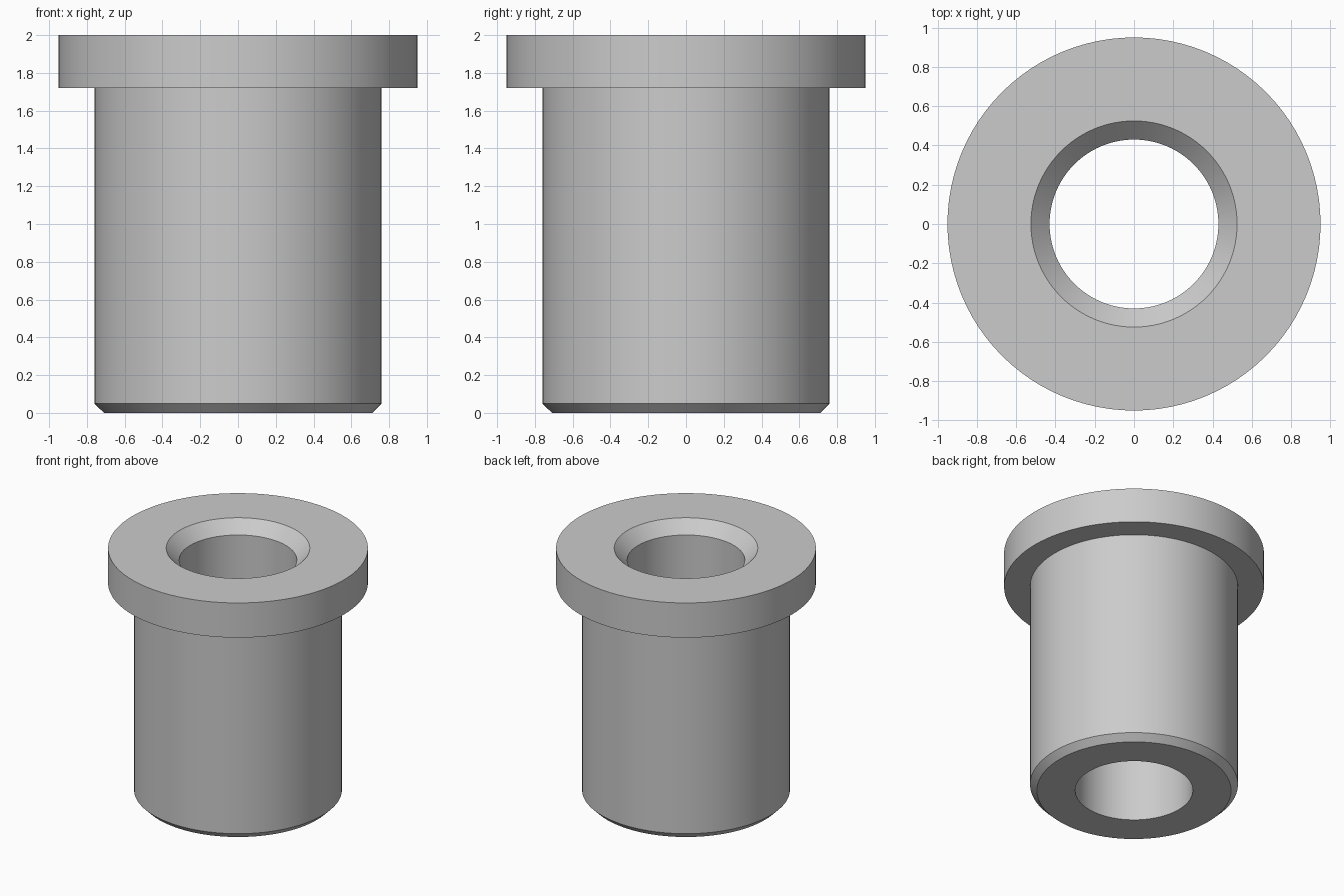
import bpy, bmesh, math

# Remove the default cube
cube = bpy.data.objects.get("Cube")
if cube:
    bpy.data.objects.remove(cube, do_unlink=True)

# Plain grey metal
steel = bpy.data.materials.new("grey steel")
steel.use_nodes = True
grey = (0.6, 0.6, 0.6, 1.0)
steel.diffuse_color = grey
steel.node_tree.nodes["Principled BSDF"].inputs["Base Color"].default_value = grey

# Main sizes
height = 2.0
collar_radius, collar_bottom = 0.95, 1.72
body_radius, chamfer = 0.76, 0.05
bore_radius, countersink = 0.43, 0.095
segments = 96

# Closed wall section (radius, height), from the bore round the outside
section = [
    (bore_radius, 0),
    (body_radius - chamfer, 0),
    (body_radius, chamfer),
    (body_radius, collar_bottom),
    (collar_radius, collar_bottom),
    (collar_radius, height),
    (bore_radius + countersink, height),
    (bore_radius, height - countersink),
]

# Revolve the section into the flanged bushing
bm = bmesh.new()
rings = []
for i in range(segments):
    a = math.tau * i / segments
    rings.append([bm.verts.new((r * math.cos(a), r * math.sin(a), z)) for r, z in section])
for i, ring in enumerate(rings):
    following = rings[(i + 1) % segments]
    for j in range(len(section)):
        k = (j + 1) % len(section)
        bm.faces.new((ring[j], following[j], following[k], ring[k]))
bmesh.ops.recalc_face_normals(bm, faces=bm.faces[:])

mesh = bpy.data.meshes.new("flanged_bushing")
bm.to_mesh(mesh)
bm.free()
mesh.materials.append(steel)
bushing = bpy.data.objects.new("flanged_bushing", mesh)
bpy.context.collection.objects.link(bushing)

# Smooth round walls, sharp rims
bpy.ops.object.select_all(action="DESELECT")
bushing.select_set(True)
bpy.context.view_layer.objects.active = bushing
bpy.ops.object.shade_smooth_by_angle(angle=math.radians(30))
